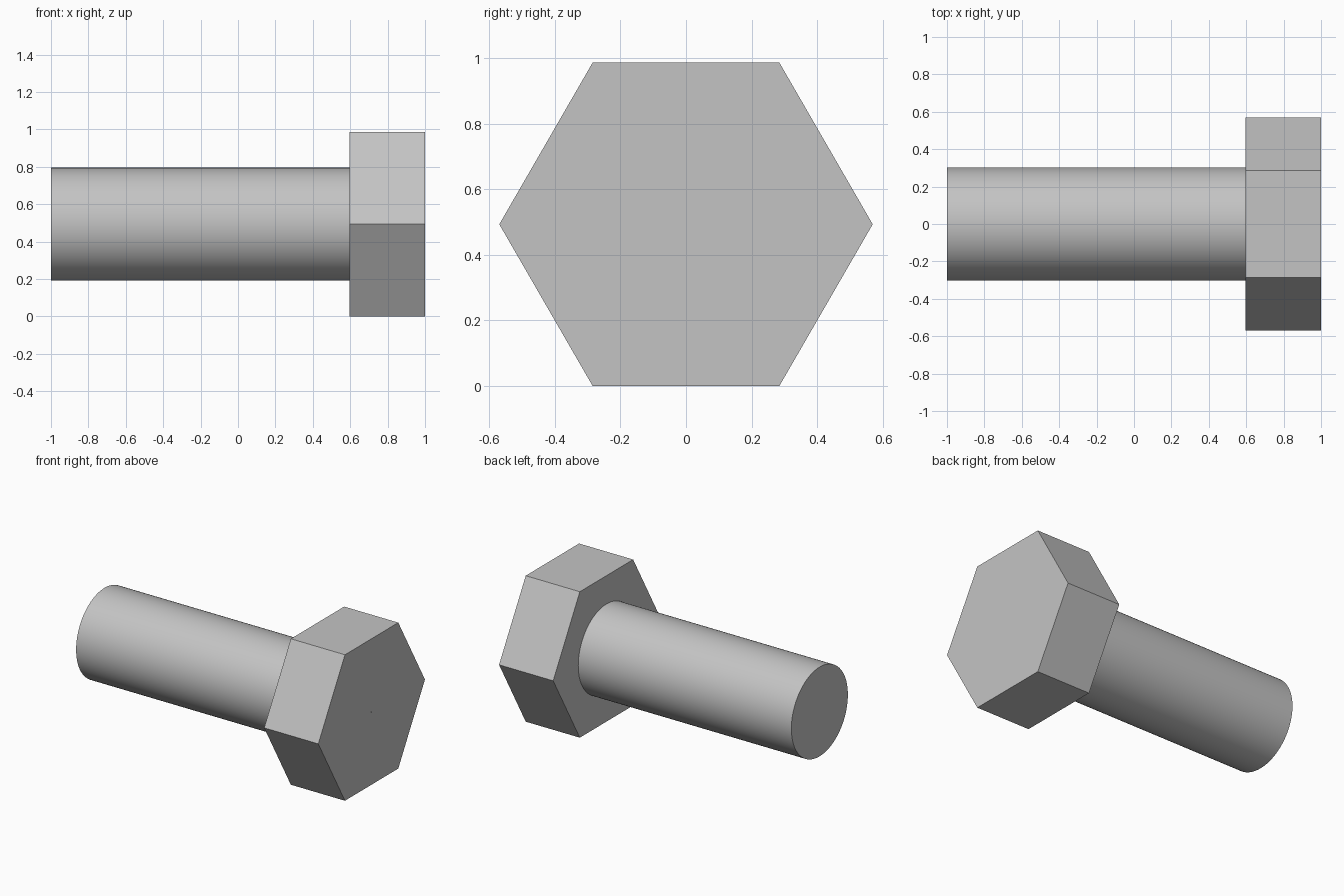
import bpy
import math

cube = bpy.data.objects.get("Cube")
if cube:
    bpy.data.objects.remove(cube, do_unlink=True)

RADIUS = 0.57                                   # head, centre to corner
AXIS_Z = RADIUS * math.cos(math.radians(30))    # flat side rests on the floor

steel = bpy.data.materials.new("grey steel")
steel.use_nodes = True
colour = (0.55, 0.55, 0.55, 1)
steel.diffuse_color = colour
steel.node_tree.nodes["Principled BSDF"].inputs["Base Color"].default_value = colour


def rod(name, sides, radius, x0, x1):
    """Prism lying along x from x0 to x1."""
    bpy.ops.mesh.primitive_cylinder_add(
        vertices=sides, radius=radius, depth=x1 - x0,
        location=((x0 + x1) / 2, 0, AXIS_Z), rotation=(0, math.pi / 2, 0))
    part = bpy.context.object
    part.name = name
    part.data.materials.append(steel)
    return part


# Hexagonal head
rod("hex_head", 6, RADIUS, 0.595, 1)

# Smooth round shank, seated slightly inside the head
shank = rod("shank", 96, 0.302, -1, 0.61)
bpy.ops.object.shade_smooth_by_angle(angle=math.radians(30))

# Tiny centre mark on the end of the head
rod("centre_mark", 12, 0.005, 0.99, 1.001)
